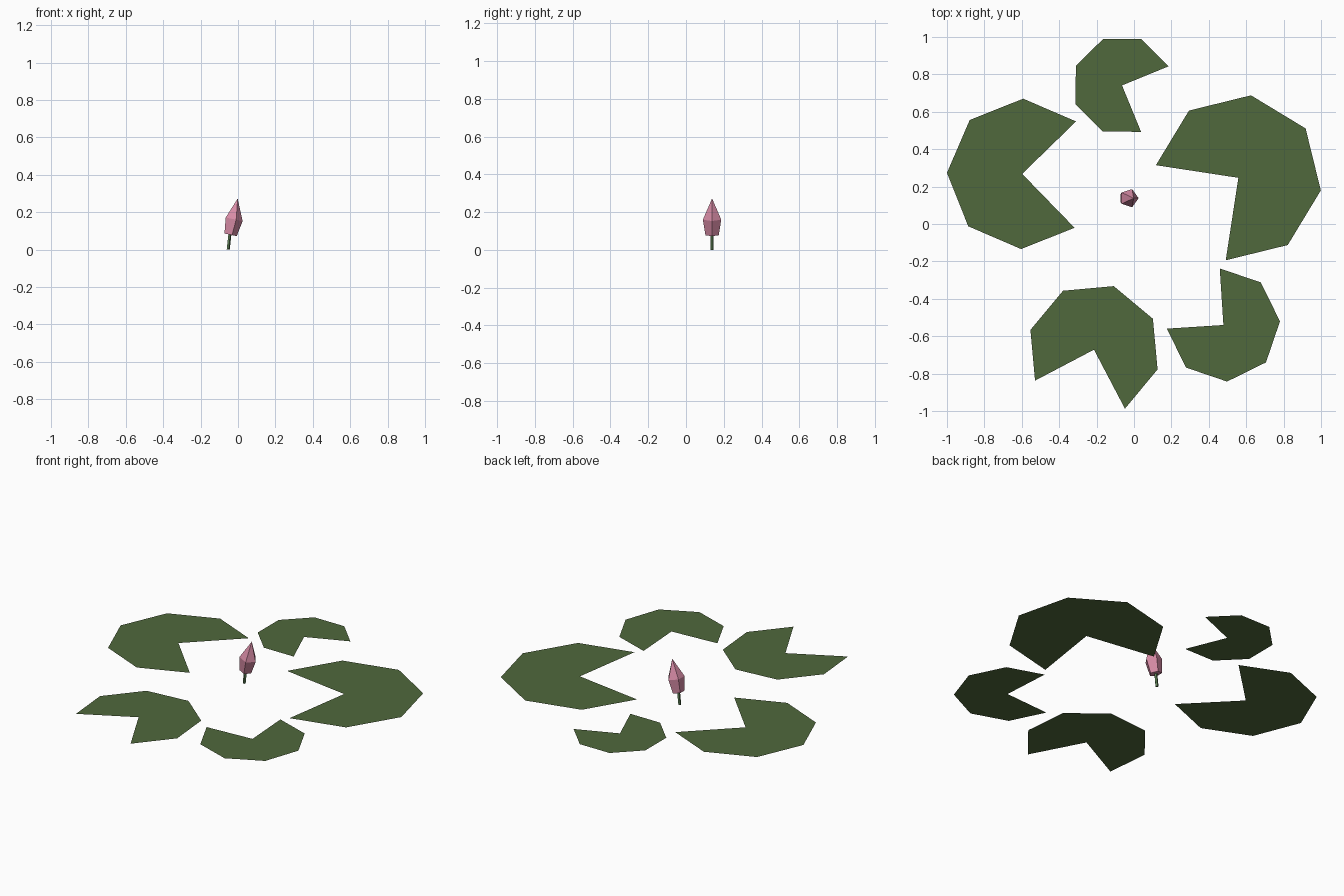
import bpy, bmesh
from math import cos, sin, radians, pi
from mathutils import Matrix

if "Cube" in bpy.data.objects:
    bpy.data.objects.remove(bpy.data.objects["Cube"])

PAD_Z = 0.055  # height of the floating pads


def material(name, rgb):
    m = bpy.data.materials.new(name)
    m.diffuse_color = (*rgb, 1)
    m.use_nodes = True
    m.node_tree.nodes["Principled BSDF"].inputs["Base Color"].default_value = m.diffuse_color
    return m


def add_object(name, bm, mat):
    mesh = bpy.data.meshes.new(name)
    bm.to_mesh(mesh)
    bm.free()
    mesh.materials.append(mat)
    ob = bpy.data.objects.new(name, mesh)
    bpy.context.collection.objects.link(ob)
    return ob


green = material("pad_green", (0.08, 0.14, 0.045))
stem_green = material("stem_green", (0.11, 0.22, 0.09))
pink = material("bud_pink", (0.68, 0.26, 0.38))


# Lily pad: flat octagon fan with one 90 degree wedge left open
def lily_pad(name, x, y, r, start):
    bm = bmesh.new()
    centre = bm.verts.new((x, y, PAD_Z))
    rim = []
    for i in range(7):
        a = radians(start + 45 * i)
        rim.append(bm.verts.new((x + r * cos(a), y + r * sin(a), PAD_Z)))
    for a, b in zip(rim, rim[1:]):
        bm.faces.new((centre, a, b))
    add_object(name, bm, green)


pads = [
    ("left_pad", -0.598, 0.268, 0.402, 44.2),
    ("back_pad", -0.064, 0.741, 0.268, 22.3),
    ("right_pad", 0.558, 0.247, 0.446, -98.7),
    ("front_left_pad", -0.214, -0.672, 0.356, -62.3),
    ("front_right_pad", 0.478, -0.540, 0.303, -176.3),
]
for p in pads:
    lily_pad(*p)


# Lathe a (radius, height) profile; zero radius makes a point; lean towards +x
def lathe(name, profile, sides, mat, base, lean):
    bm = bmesh.new()
    rings = []
    for r, z in profile:
        n = sides if r > 0 else 1
        rings.append([bm.verts.new((r * cos(2 * pi * i / sides),
                                    r * sin(2 * pi * i / sides), z))
                      for i in range(n)])
    for lo, hi in zip(rings, rings[1:]):
        for i in range(sides):
            j = (i + 1) % sides
            if len(hi) == 1:
                bm.faces.new((lo[i], lo[j], hi[0]))
            else:
                bm.faces.new((lo[i], lo[j], hi[j], hi[i]))
    bm.faces.new(rings[0][::-1])
    if len(rings[-1]) > 1:
        bm.faces.new(rings[-1])
    bm.transform(Matrix.Translation(base) @ Matrix.Rotation(lean, 4, 'Y'))
    return add_object(name, bm, mat)


# Closed flower bud on a thin stem
lathe("flower_stem", [(0.009, 0.0), (0.009, 0.085)], 5, stem_green,
      (-0.053, 0.138, 0.001), 0.11)
lathe("flower_bud", [(0.037, 0.0), (0.051, 0.085), (0, 0.197)], 5, pink,
      (-0.043, 0.138, 0.08), 0.21)
